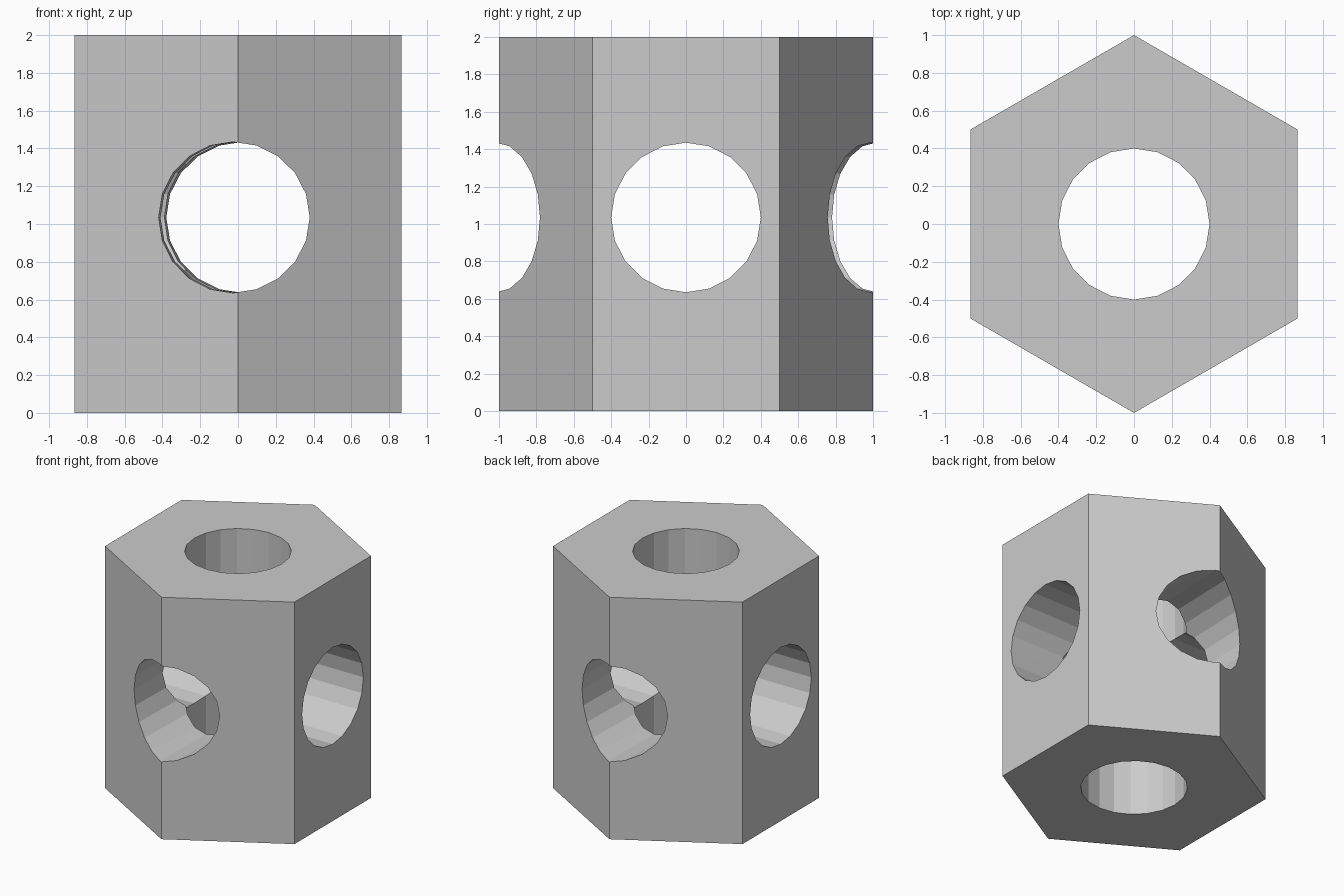
import bpy
from math import radians

if "Cube" in bpy.data.objects:
    bpy.data.objects.remove(bpy.data.objects["Cube"], do_unlink=True)

BORE_RADIUS = 0.4
BORE_HEIGHT = 1.035

grey = bpy.data.materials.new("plain grey")
grey.use_nodes = True
grey.diffuse_color = (0.6, 0.6, 0.6, 1)
grey.node_tree.nodes["Principled BSDF"].inputs["Base Color"].default_value = grey.diffuse_color


def prism(name, sides, radius, depth, z, rotation=(0, 0, 0)):
    bpy.ops.mesh.primitive_cylinder_add(
        vertices=sides, radius=radius, depth=depth, location=(0, 0, z),
        rotation=[radians(a) for a in rotation])
    obj = bpy.context.object
    obj.name = name
    obj.data.materials.append(grey)
    return obj


# Hexagonal block with corners at front and back
block = prism("hexagonal_block", 6, 1, 2, 1)

# Three through bores; the front one is turned slightly off the axis
cutters = [
    prism("vertical_bore", 20, BORE_RADIUS, 3, 1),
    prism("side_bore", 20, BORE_RADIUS, 3, BORE_HEIGHT, (0, 90, 0)),
    prism("front_bore", 20, BORE_RADIUS, 3, BORE_HEIGHT, (90, 0, -1.5)),
]

bpy.context.view_layer.objects.active = block
for cutter in cutters:
    cut = block.modifiers.new(cutter.name, "BOOLEAN")
    cut.operation = "DIFFERENCE"
    cut.solver = "EXACT"
    cut.object = cutter
    bpy.ops.object.modifier_apply(modifier=cut.name)
    bpy.data.objects.remove(cutter, do_unlink=True)
